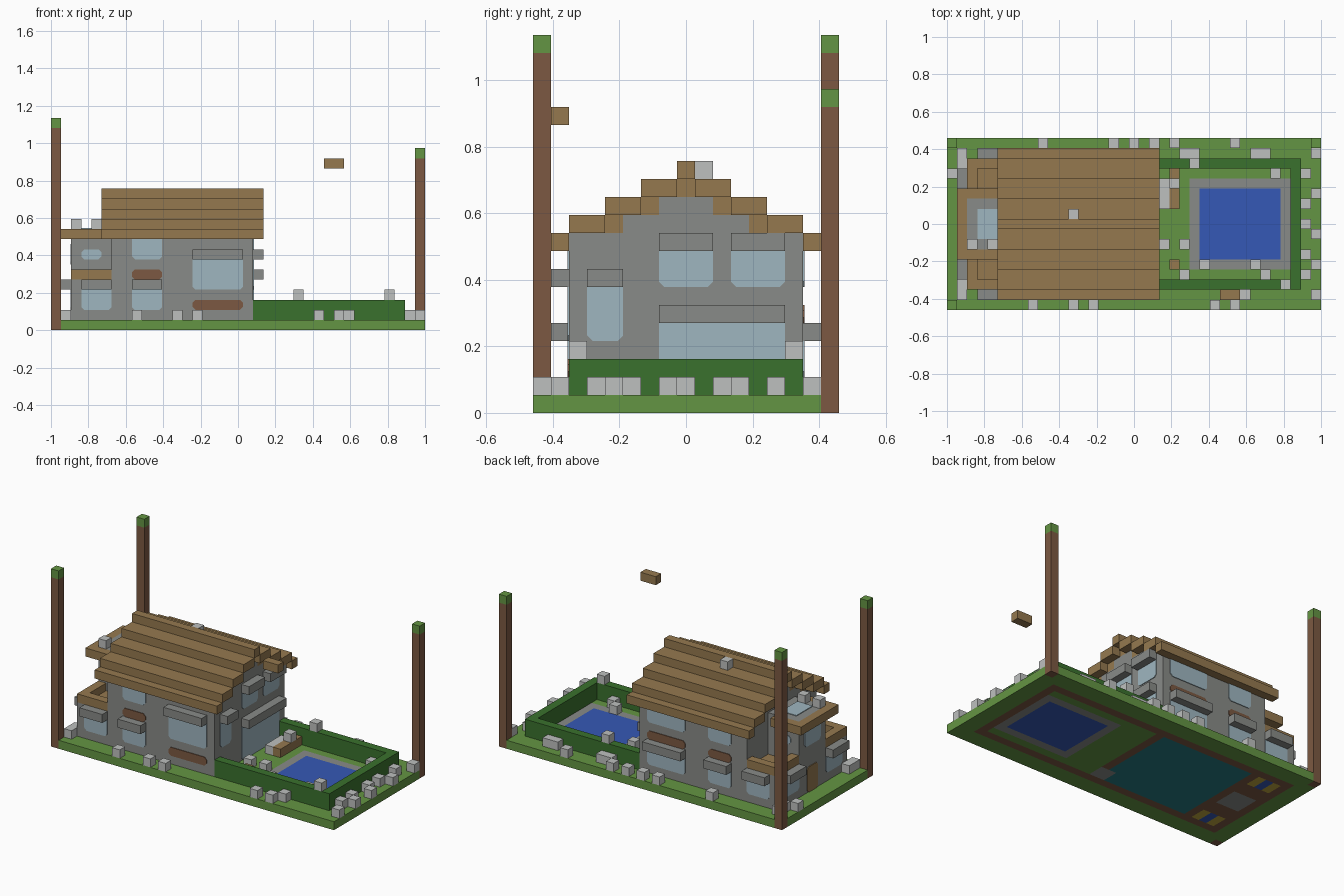
import bpy, bmesh
from mathutils import Vector

if "Cube" in bpy.data.objects:
    bpy.data.objects.remove(bpy.data.objects["Cube"])

# Block grid: NX by NY cells, U units each
NX, NY = 37, 17
U = 2 / NX


def place(x, y, z):
    return Vector(((x - NX / 2) * U, (y - NY / 2) * U, z * U))


def make_material(name, rgb):
    linear = [((c / 255 + 0.055) / 1.055) ** 2.4 for c in rgb] + [1]
    m = bpy.data.materials.new(name)
    m.use_nodes = True
    m.diffuse_color = linear
    m.node_tree.nodes["Principled BSDF"].inputs["Base Color"].default_value = linear
    return m


MATS = {n: make_material(n, c) for n, c in {
    "grass": (100, 149, 67), "hedge": (58, 113, 45), "bark": (124, 89, 66),
    "wood": (149, 121, 79), "stone": (137, 139, 136), "pebble": (190, 192, 191),
    "water": (53, 88, 182), "glass": (159, 182, 192), "teal": (36, 122, 130),
    "yellow": (190, 165, 60)}.items()}


def finish(name, bm, mats):
    bmesh.ops.recalc_face_normals(bm, faces=bm.faces)
    me = bpy.data.meshes.new(name)
    bm.to_mesh(me)
    bm.free()
    for m in mats:
        me.materials.append(MATS[m])
    ob = bpy.data.objects.new(name, me)
    bpy.context.collection.objects.link(ob)
    return ob


def box(name, mat, x, y, z):
    """Box between cell ranges."""
    bm = bmesh.new()
    bmesh.ops.create_cube(bm, size=1)
    for v in bm.verts:
        v.co = place(*(r[0] if c < 0 else r[1] for c, r in zip(v.co, (x, y, z))))
    finish(name, bm, [mat])


def box_pair(name, mat, x, y, z):
    """Box and its twin mirrored front to back."""
    box("front_" + name, mat, x, y, z)
    box("back_" + name, mat, x, (NY - y[1], NY - y[0]), z)


def plate(name, mat, side, at, a, z, round_top=True):
    """Thin panel on a wall, with cut corners."""
    r, t = 0.3, 0.08
    (a0, a1), (z0, z1) = a, z
    pts = [(a0, z0 + r), (a0 + r, z0), (a1 - r, z0), (a1, z0 + r)]
    if round_top:
        pts += [(a1, z1 - r), (a1 - r, z1), (a0 + r, z1), (a0, z1 - r)]
    else:
        pts += [(a1, z1), (a0, z1)]
    out = t if side in ("back", "right") else -t
    bm = bmesh.new()
    rings = []
    for d in (at, at + out):
        rings.append([bm.verts.new(place(p, d, h) if side in ("front", "back")
                                   else place(d, p, h)) for p, h in pts])
    n = len(pts)
    for ring in rings:
        bm.faces.new(ring)
    for q in range(n):
        s = (q + 1) % n
        bm.faces.new((rings[0][q], rings[0][s], rings[1][s], rings[1][q]))
    finish(name, bm, [mat])


# Ground slab, later rectangles override earlier ones
names = list(MATS)
zones = [("bark", 20, 35, 2, 15), ("grass", 20, 34, 3, 14), ("stone", 24, 34, 4, 13),
         ("water", 25, 33, 5, 12), ("bark", 2, 20, 2, 15), ("teal", 7, 19, 3, 14),
         ("stone", 18, 20, 3, 5), ("stone", 3, 6, 7, 10),
         ("yellow", 3, 6, 3, 5), ("water", 4, 5, 3, 5),
         ("yellow", 3, 6, 12, 14), ("water", 4, 5, 12, 14),
         ("bark", 0, 1, 0, 1), ("bark", 0, 1, 16, 17), ("bark", 36, 37, 16, 17)]
bm = bmesh.new()
bmesh.ops.create_grid(bm, x_segments=NX, y_segments=NY, size=0.5)
for v in bm.verts:
    v.co = Vector((v.co.x * NX * U, v.co.y * NY * U, U))
for f in bm.faces:
    c = f.calc_center_median() / U + Vector((NX / 2, NY / 2, 0))
    for mat, x0, x1, y0, y1 in zones:
        if x0 < c.x < x1 and y0 < c.y < y1:
            f.material_index = names.index(mat)
ground = finish("ground", bm, names)
thick = ground.modifiers.new("thickness", "SOLIDIFY")
thick.thickness = U
thick.offset = -1
if ground.data.polygons[0].normal.z < 0:
    ground.data.flip_normals()

# Corner posts with leafy caps
for x, y, h in ((0, 0, 20), (0, 16, 20), (36, 16, 17)):
    box("post", "bark", (x, x + 1), (y, y + 1), (1, h))
    box("post_cap", "grass", (x, x + 1), (y, y + 1), (h, h + 1))

# Hedge round the pool garden
box_pair("hedge", "hedge", (20, 35), (2, 3), (1, 3))
box("end_hedge", "hedge", (34, 35), (3, 14), (1, 3))

# Main house walls and stepped gable
main = (6, 20)
box("house_walls", "stone", main, (2, 15), (1, 10))
box("lower_gable", "stone", main, (5, 12), (10, 11))
box("upper_gable", "stone", main, (7, 10), (11, 12))
box_pair("lower_gable_beam", "wood", main, (4, 5), (10, 11))
box_pair("upper_gable_beam", "wood", main, (6, 7), (11, 12))
box("ridge_beam", "wood", main, (8, 9), (12, 13))

# Stepped roof
roof = (5, 21)
box_pair("roof_eave", "wood", roof, (1, 2), (9, 10))
for s in range(3):
    box_pair("roof_step", "wood", roof, (2 + 2 * s, 4 + 2 * s), (10 + s, 11 + s))
box("roof_ridge", "wood", roof, (8, 9), (13, 14))

# Low wing with terrace and rim
wing = (2, 6)
box("wing_walls", "stone", wing, (2, 15), (1, 5))
box_pair("terrace_floor", "wood", (3, 6), (3, 6), (5, 5.1))
box_pair("terrace_rim", "wood", wing, (2, 3), (5, 6))
box_pair("terrace_end_rim", "wood", (2, 3), (3, 6), (5, 6))

# Small tower on the wing, with cornice and skylight
box("tower", "stone", wing, (6, 11), (5, 10))
box_pair("tower_cornice", "wood", (1, 5), (5, 6), (9, 10))
box("tower_end_cornice", "wood", (1, 2), (6, 11), (9, 10))
box("skylight", "glass", (3, 5), (7, 10), (10, 10.08))
plate("tower_window", "glass", "left", 2, (7, 10), (6.5, 8.5))
plate("wing_door", "wood", "left", 2, (7.5, 9.5), (1, 4))

# Windows, hoods and shutter bars on the front and back walls
for side, wall, tower in (("front", 2, 6), ("back", 15, 11)):
    plate("wing_window", "glass", side, wall, (3, 6), (2, 4), False)
    plate("tower_side_window", "glass", side, tower, (3, 5), (7, 8))
    plate("lower_window", "glass", side, wall, (8, 11), (2, 4), False)
    plate("shutter_bar", "bark", side, wall, (8, 11), (5, 6))
    plate("upper_window", "glass", side, wall, (8, 11), (7, 9), False)
box_pair("wing_hood", "stone", (3, 6), (1, 2), (4, 5))
box_pair("window_hood", "stone", (8, 11), (1, 2), (4, 5))
wide = (14, 19)
plate("front_wide_window", "glass", "front", 2, wide, (4, 7), False)
plate("front_wide_bar", "bark", "front", 2, wide, (2, 3))
box("front_wide_hood", "stone", wide, (1, 2), (7, 8))
plate("back_low_window", "glass", "back", 15, wide, (2, 4), False)
plate("back_wide_bar", "bark", "back", 15, wide, (5, 6))
plate("back_high_window", "glass", "back", 15, wide, (7, 9), False)
box("back_wide_hood", "stone", wide, (15, 16), (4, 5))

# Wing end windows
for y in (3, 11):
    plate("wing_end_window", "glass", "left", 2, (y, y + 3), (2, 4), False)
    box("wing_end_hood", "stone", (1, 2), (y, y + 3), (4, 5))

# Pool side wall: door, garden windows and their hoods
for label, y, z in (("garden_door", (3, 5), (4, 7)), ("upper_window", (7, 10), (7, 9)),
                    ("corner_window", (11, 14), (7, 9)), ("garden_window", (7, 14), (1, 5))):
    plate(label, "glass", "right", 20, y, z, False)
    box(label + "_hood", "stone", (20, 21), y, (z[1], z[1] + 1))

# Garden benches and floating plank
box("long_bench", "wood", (22, 23), (10, 14), (1, 2))
box("short_bench", "wood", (22, 23), (4, 5), (1, 2))
box("floating_plank", "wood", (27, 29), (1, 2), (16, 17))

# Loose pebbles: height, then row and the columns in it
pebbles = {
    1: {0: (8, 12, 14, 26, 28), 1: (1, 29, 36), 2: (1,), 3: (23, 31, 35),
        4: (25, 30, 36), 5: (35,), 6: (21, 23), 7: (36,), 8: (35,), 10: (21, 35),
        11: (21, 36), 12: (21,), 13: (0, 32, 35), 14: (1,),
        15: (1, 23, 24, 30, 31, 36), 16: (9, 16, 18, 20, 22, 28)},
    2: {12: (22,)}, 3: {2: (33,), 14: (24,)}, 10: {6: (2, 4)}, 13: {9: (12,)}}
for z, rows in pebbles.items():
    for y, columns in rows.items():
        for x in columns:
            box("pebble", "pebble", (x, x + 1), (y, y + 1), (z, z + 1))
